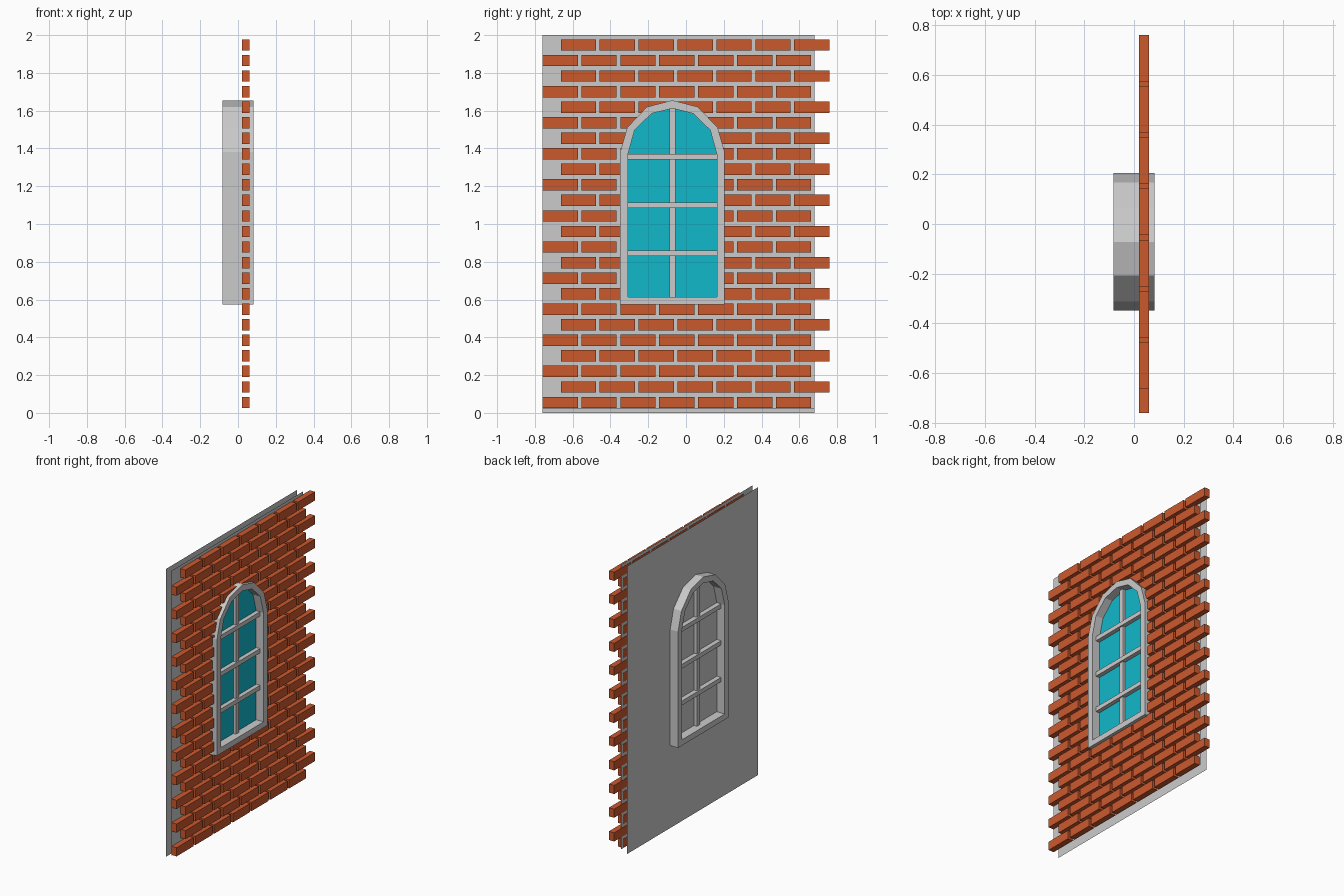
import bpy, bmesh

if "Cube" in bpy.data.objects:
    bpy.data.objects.remove(bpy.data.objects["Cube"])

YC = -0.072  # window centre line


def material(name, rgb):
    m = bpy.data.materials.new(name)
    m.diffuse_color = (*rgb, 1)
    m.use_nodes = True
    m.node_tree.nodes["Principled BSDF"].inputs["Base Color"].default_value = m.diffuse_color
    return m


def finish(name, bm, mat=None):
    me = bpy.data.meshes.new(name)
    bmesh.ops.recalc_face_normals(bm, faces=bm.faces)
    bm.to_mesh(me)
    bm.free()
    ob = bpy.data.objects.new(name, me)
    bpy.context.collection.objects.link(ob)
    if mat:
        me.materials.append(mat)
    return ob


def add_box(bm, x0, x1, y0, y1, z0, z1):
    r = bmesh.ops.create_cube(bm, size=1)
    bmesh.ops.scale(bm, vec=(x1 - x0, y1 - y0, z1 - z0), verts=r["verts"])
    bmesh.ops.translate(bm, vec=((x0 + x1) / 2, (y0 + y1) / 2, (z0 + z1) / 2), verts=r["verts"])


def sheet(name, x, pts, mat=None, flip=False):
    bm = bmesh.new()
    f = bm.faces.new([bm.verts.new((x, y, z)) for y, z in pts])
    if (f.normal.x < 0) != flip:
        f.normal_flip()
    me = bpy.data.meshes.new(name)
    bm.normal_update()
    if (bm.faces[:][0].normal.x < 0) != flip:
        bm.faces[:][0].normal_flip()
    bm.to_mesh(me)
    bm.free()
    ob = bpy.data.objects.new(name, me)
    bpy.context.collection.objects.link(ob)
    if mat:
        me.materials.append(mat)
    return ob


def arch(half):
    """Closed outline mirrored from half profile (bottom corner up to apex)."""
    right = [(YC + y, z) for y, z in half]
    left = [(YC - y, z) for y, z in reversed(half[:-1])]
    return right + left


brick_mat = material("brick", (0.6, 0.1, 0.027))
glass_mat = material("glass", (0.006, 0.48, 0.6))

outer = arch([(0.277, 0.573), (0.277, 1.38), (0.24, 1.51), (0.135, 1.62), (0, 1.655)])
inner = arch([(0.235, 0.613), (0.235, 1.37), (0.20, 1.497), (0.11, 1.585), (0, 1.612)])
middle = [((a + c) / 2, (b + d) / 2) for (a, b), (c, d) in zip(outer, inner)]

# Two thin wall sheets
sheet("wall_back", -0.022, [(-0.76, 0), (0.68, 0), (0.68, 2), (-0.76, 2)], flip=True)
sheet("wall_front", 0.022, [(-0.76, 0.022), (0.68, 0.022), (0.68, 2), (-0.76, 2)])

# Glass pane
sheet("glass_pane", 0.026, middle, glass_mat)

# Arched window frame: a ring of quads on all four sides
bm = bmesh.new()
loops = [[bm.verts.new((x, y, z)) for y, z in pts]
         for x, pts in ((0.0825, outer), (0.0825, inner), (-0.0825, inner), (-0.0825, outer))]
n = len(outer)
for k in range(4):
    a, b = loops[k], loops[(k + 1) % 4]
    for i in range(n):
        j = (i + 1) % n
        bm.faces.new((a[i], a[j], b[j], b[i]))
finish("window_frame", bm)

# Glazing bars
bm = bmesh.new()
add_box(bm, -0.045, 0.045, YC - 0.016, YC + 0.016, 0.6, 1.63)
finish("vertical_bar", bm)
bm = bmesh.new()
for z in (0.845, 1.1, 1.356):
    add_box(bm, -0.055, 0.055, YC - 0.245, YC + 0.245, z - 0.015, z + 0.015)
finish("horizontal_bars", bm)

# Brick courses in running bond
bm = bmesh.new()
for row in range(24):
    z = 0.025 + row * 0.0823
    start = -0.76 + 0.097 * (row % 2)
    for col in range(7):
        y = start + col * 0.206
        add_box(bm, 0.02, 0.06, y, y + 0.187, z, z + 0.06)
bricks = finish("bricks", bm, brick_mat)

# Window opening cut out of the bricks
bm = bmesh.new()
f = bm.faces.new([bm.verts.new((-0.05, y, z)) for y, z in middle])
ext = bmesh.ops.extrude_face_region(bm, geom=[f])
bmesh.ops.translate(bm, vec=(0.2, 0, 0), verts=[v for v in ext["geom"] if isinstance(v, bmesh.types.BMVert)])
if not f.is_valid or len(bm.faces) == n + 1:
    bmesh.ops.holes_fill(bm, edges=bm.edges, sides=0)
cutter = finish("opening_cutter", bm)
cut = bricks.modifiers.new("opening", "BOOLEAN")
cut.operation = "DIFFERENCE"
cut.solver = "EXACT"
cut.object = cutter
bpy.context.view_layer.objects.active = bricks
bpy.ops.object.modifier_apply(modifier=cut.name)
bpy.data.objects.remove(cutter)
